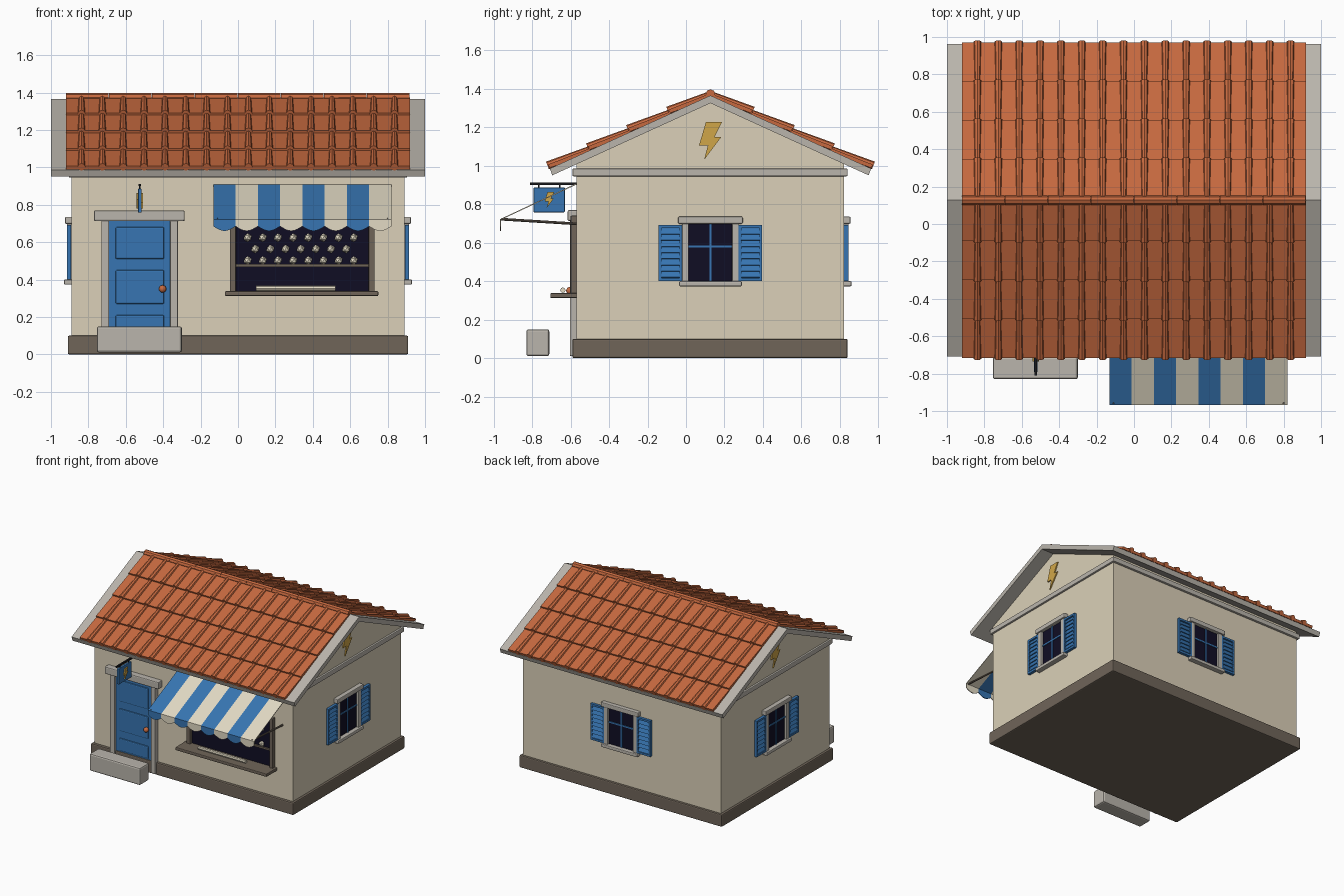
import bpy, bmesh, math
from mathutils import Matrix, Vector

if "Cube" in bpy.data.objects:
    bpy.data.objects.remove(bpy.data.objects["Cube"])


def material(name, *rgb):
    lin = [((c / 255 + 0.055) / 1.055) ** 2.4 for c in rgb] + [1]
    m = bpy.data.materials.new(name)
    m.use_nodes = True
    m.diffuse_color = lin
    m.node_tree.nodes["Principled BSDF"].inputs["Base Color"].default_value = lin
    return m


plaster = material("cream plaster", 219, 208, 184)
stone = material("grey stone", 186, 181, 172)
brown = material("brown stone", 112, 101, 89)
tile = material("terracotta", 198, 105, 63)
blue = material("blue paint", 55, 117, 178)
cream = material("cream cloth", 226, 218, 196)
navy = material("dark interior", 16, 13, 36)
gold = material("gold", 208, 166, 72)
iron = material("black iron", 24, 24, 27)

I = Matrix()
T = Matrix.Translation


def turn(deg, axis="Z"):
    return Matrix.Rotation(math.radians(deg), 4, axis)


def finish(name, bm, mats, M=I):
    bmesh.ops.recalc_face_normals(bm, faces=bm.faces)
    me = bpy.data.meshes.new(name)
    bm.to_mesh(me)
    bm.free()
    for m in mats:
        me.materials.append(m)
    ob = bpy.data.objects.new(name, me)
    ob.matrix_world = M
    bpy.context.collection.objects.link(ob)
    return ob


def cube_into(bm, lo, hi, M=I):
    lo, hi = Vector(lo), Vector(hi)
    S = Matrix.Diagonal((*(hi - lo), 1))
    bmesh.ops.create_cube(bm, size=1, matrix=M @ T((lo + hi) / 2) @ S)


def box(name, lo, hi, mat, M=I, bevel=0.0):
    bm = bmesh.new()
    cube_into(bm, lo, hi)
    if bevel:
        bmesh.ops.bevel(bm, geom=bm.edges[:], offset=bevel, segments=2,
                        profile=0.5, affect="EDGES")
    return finish(name, bm, [mat], M)


def prism(name, pts, y0, y1, mat, M=I):
    """Extrude an x-z outline from y0 to y1."""
    bm = bmesh.new()
    f = bm.faces.new([bm.verts.new((x, y0, z)) for x, z in pts])
    r = bmesh.ops.extrude_face_region(bm, geom=[f])
    moved = [v for v in r["geom"] if isinstance(v, bmesh.types.BMVert)]
    bmesh.ops.translate(bm, verts=moved, vec=(0, y1 - y0, 0))
    return finish(name, bm, [mat], M)


def rod(name, a, b, r, mat, sides=8):
    a, b = Vector(a), Vector(b)
    bm = bmesh.new()
    bmesh.ops.create_cone(bm, cap_ends=True, segments=sides, radius1=r, radius2=r,
                          depth=(b - a).length)
    q = (b - a).to_track_quat("Z", "Y").to_matrix().to_4x4()
    return finish(name, bm, [mat], T((a + b) / 2) @ q)


MID = 0.127                      # ridge position in y
SIDE_R = T((0.89, MID, 0)) @ turn(90)
SIDE_L = T((-0.89, MID, 0)) @ turn(-90)
BACK = T((0, 0.82, 0)) @ turn(180)
ACROSS = T((0, MID, 0)) @ turn(90)

# Walls, plinth and cornice
prism("walls", [(-0.695, 0.02), (0.695, 0.02), (0.695, 1.02), (0, 1.335), (-0.695, 1.02)],
      -0.89, 0.89, plaster, ACROSS)
box("plinth", (-0.91, -0.59, 0), (0.91, 0.84, 0.1), brown, bevel=0.008)
box("cornice", (-0.905, -0.59, 0.945), (0.905, 0.84, 0.985), stone, bevel=0.006)

# Roof slab
prism("roof_slab", [(-0.835, 0.985), (0, 1.365), (0.835, 0.985), (0.822, 0.95),
                    (0, 1.325), (-0.822, 0.95)], -1, 1, stone, ACROSS)

# Tiles: overlapping courses with tapered cover ribs
PITCH, ROWS, COLS, STEP = 24.5, 4, 16, 0.229
for name, flip in (("front_tiles", 0), ("back_tiles", 180)):
    bm = bmesh.new()
    for row in range(ROWS):
        tilt = T((0, -STEP * (row + 1), 0.012)) @ turn(-3.2, "X")
        cube_into(bm, (-0.92, 0, -0.006), (0.92, STEP, 0.014), tilt)
        for c in range(COLS):
            x = (c - (COLS - 1) / 2) * 0.1116
            bmesh.ops.create_cone(bm, cap_ends=True, segments=8, radius1=0.021,
                                  radius2=0.015, depth=STEP + 0.01,
                                  matrix=tilt @ T((x, STEP / 2, 0.011)) @ turn(-90, "X"))
    finish(name, bm, [tile], T((0, MID, 1.362)) @ turn(flip) @ turn(PITCH, "X"))
for i in range(8):
    x = -0.92 + i * 0.23
    rod("ridge_cap", (x, MID, 1.372), (x + 0.228, MID, 1.372), 0.025, tile)


# Shuttered windows on the sides and back
def window(side, M):
    box(side + "_window_pane", (-0.12, -0.006, 0.39), (0.12, 0.01, 0.705), navy, M)
    box(side + "_window_mullion", (-0.006, -0.012, 0.4), (0.006, 0, 0.7), blue, M)
    box(side + "_window_crossbar", (-0.12, -0.012, 0.574), (0.12, 0, 0.586), blue, M)
    box(side + "_window_lintel", (-0.168, -0.035, 0.698), (0.168, 0.01, 0.735), stone, M, 0.006)
    box(side + "_window_sill", (-0.163, -0.04, 0.373), (0.163, 0.01, 0.4), stone, M, 0.006)
    for s in (-1, 1):
        box(side + "_window_jamb", (s * 0.13 - 0.017, -0.025, 0.395),
            (s * 0.13 + 0.017, 0.01, 0.7), stone, M, 0.004)
        bm = bmesh.new()
        cx = s * 0.208
        cube_into(bm, (cx - 0.06, -0.01, 0.4), (cx + 0.06, -0.002, 0.692))
        for e in (-1, 1):
            cube_into(bm, (cx + e * 0.054 - 0.007, -0.024, 0.4), (cx + e * 0.054 + 0.007, -0.006, 0.692))
            z = 0.546 + e * 0.138
            cube_into(bm, (cx - 0.06, -0.024, z - 0.008), (cx + 0.06, -0.006, z + 0.008))
        for k in range(8):
            cube_into(bm, (-0.05, -0.003, -0.016), (0.05, 0.003, 0.016),
                      T((cx, -0.015, 0.434 + k * 0.032)) @ turn(-25, "X"))
        finish(side + "_shutter", bm, [blue], M)


for side, M in (("right", SIDE_R), ("left", SIDE_L), ("back", BACK)):
    window(side, M)

# Lightning shaped ornaments
BOLT = [(-0.023, 0.1), (0.06, 0.1), (0.02, 0.02), (0.055, 0.02), (-0.033, -0.098),
        (-0.013, -0.022), (-0.059, -0.022)]


def bolt(name, M, size=1.0):
    prism(name, [(x * size, z * size) for x, z in BOLT], -0.009, 0.002, gold, M)


bolt("right_gable_bolt", SIDE_R @ T((0, 0, 1.128)))
bolt("left_gable_bolt", SIDE_L @ T((0, 0, 1.128)))

# Door with frame, panels, knob and step
box("door", (-0.7, -0.582, 0.08), (-0.35, -0.55, 0.715), blue)
for lo, hi in ((0.11, 0.21), (0.27, 0.45), (0.51, 0.68)):
    box("door_panel", (-0.655, -0.592, lo), (-0.395, -0.575, hi), blue, bevel=0.007)
for x in (-0.71, -0.342):
    box("door_post", (x - 0.021, -0.603, 0.01), (x + 0.021, -0.56, 0.715), stone, bevel=0.005)
box("door_lintel", (-0.77, -0.615, 0.712), (-0.285, -0.56, 0.77), stone, bevel=0.008)
bm = bmesh.new()
bmesh.ops.create_uvsphere(bm, u_segments=12, v_segments=8, radius=0.02)
knob = finish("door_knob", bm, [tile], T((-0.403, -0.603, 0.35)))
knob.data.shade_smooth()
box("door_step", (-0.755, -0.83, 0.01), (-0.3, -0.71, 0.15), stone, bevel=0.012)

# Shop window with shelf and round goods
box("shop_opening", (-0.03, -0.576, 0.33), (0.72, -0.55, 0.72), navy)
for x in (-0.027, 0.715):
    box("shop_post", (x - 0.016, -0.6, 0.33), (x + 0.016, -0.56, 0.73), brown, bevel=0.004)
box("shop_header", (-0.043, -0.6, 0.71), (0.731, -0.56, 0.74), brown, bevel=0.004)
box("shop_shelf", (-0.02, -0.59, 0.468), (0.71, -0.56, 0.482), brown)
box("shop_counter", (-0.07, -0.705, 0.312), (0.75, -0.56, 0.338), brown, bevel=0.006)
rod("counter_roll", (0.095, -0.64, 0.353), (0.52, -0.64, 0.353), 0.014, cream)
bm = bmesh.new()
for row, count in enumerate((8, 7, 8)):
    for k in range(count):
        x = 0.335 + (k - (count - 1) / 2) * 0.081
        bmesh.ops.create_icosphere(bm, subdivisions=1, radius=0.023,
                                   matrix=T((x, -0.578, 0.502 + row * 0.061)))
finish("shop_goods", bm, [cream])

# Striped awning with scalloped valance
bm = bmesh.new()
WIDTH, CUTS = 0.119, 8
for s in range(8):
    prev = None
    for k in range(CUTS + 1):
        x = -0.132 + WIDTH * (s + k / CUTS)
        hem = 0.685 - 0.025 * math.sin(math.pi * k / CUTS)
        col = [bm.verts.new(p) for p in ((x, -0.57, 0.908), (x, -0.967, 0.722), (x, -0.967, hem))]
        if prev:
            for j in (0, 1):
                f = bm.faces.new((prev[j], col[j], col[j + 1], prev[j + 1]))
                f.material_index = s % 2
        prev = col
bmesh.ops.remove_doubles(bm, verts=bm.verts, dist=0.0005)
awning = finish("awning", bm, [blue, cream])
solid = awning.modifiers.new("thickness", "SOLIDIFY")
solid.thickness = 0.006
for x in (-0.11, 0.8):
    rod("awning_arm", (x, -0.96, 0.722), (x, -0.57, 0.698), 0.007, brown)

# Hanging sign
box("sign_bar", (-0.532, -0.81, 0.9), (-0.518, -0.57, 0.912), iron)
for y in (-0.765, -0.655):
    box("sign_hanger", (-0.528, y - 0.004, 0.88), (-0.522, y + 0.004, 0.905), iron)
box("sign_board", (-0.534, -0.792, 0.758), (-0.516, -0.63, 0.886), blue, bevel=0.003)
bolt("sign_bolt_right", T((-0.516, -0.71, 0.822)) @ turn(90), 0.42)
bolt("sign_bolt_left", T((-0.534, -0.71, 0.822)) @ turn(-90), 0.42)
